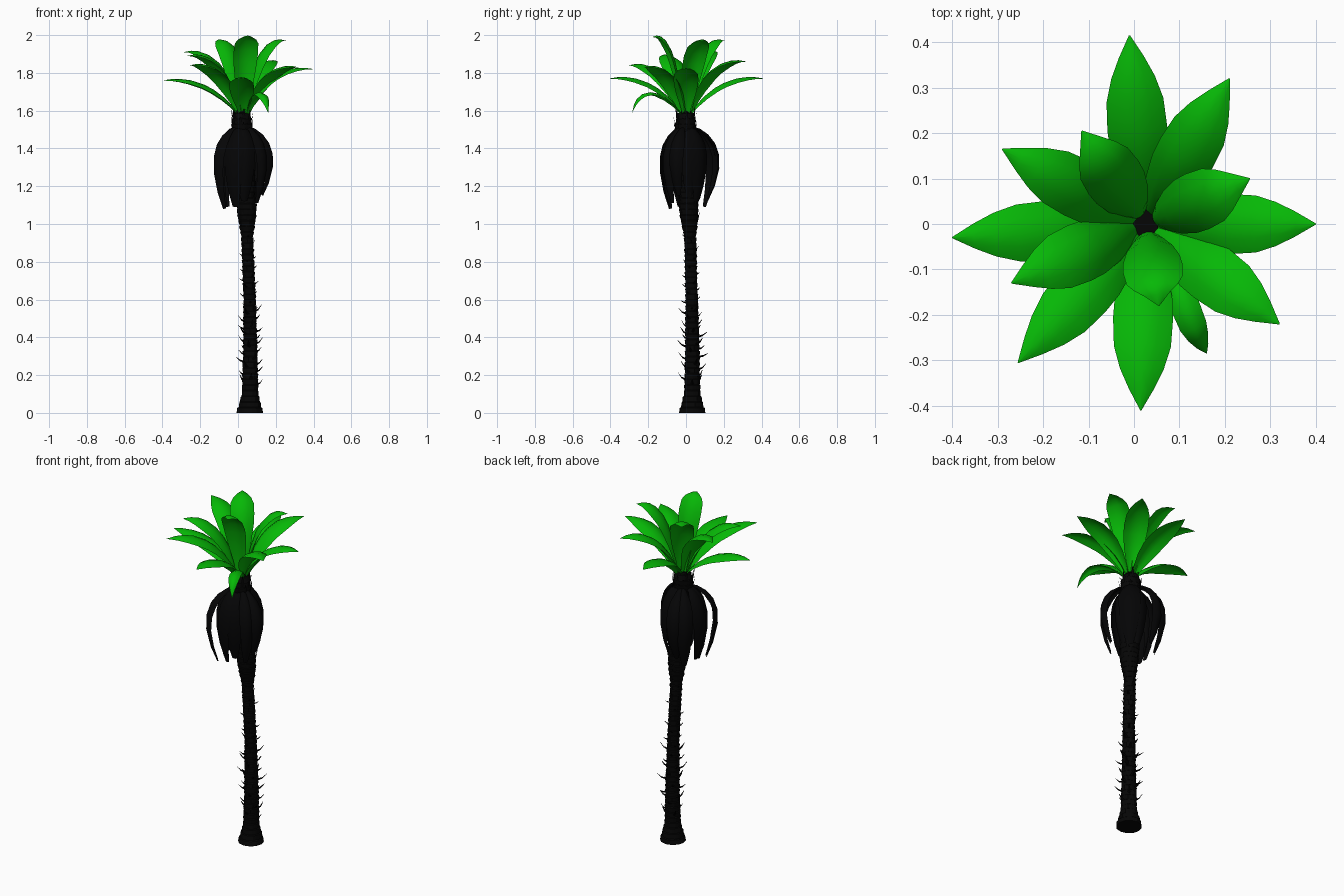
import bpy, bmesh, math, random
from mathutils import Vector

random.seed(4)
if "Cube" in bpy.data.objects:
    bpy.data.objects.remove(bpy.data.objects["Cube"])


def material(name, colour):
    m = bpy.data.materials.new(name)
    m.use_nodes = True
    m.diffuse_color = (*colour, 1)
    bsdf = m.node_tree.nodes["Principled BSDF"]
    bsdf.inputs["Base Color"].default_value = (*colour, 1)
    bsdf.inputs["Roughness"].default_value = 0.9
    return m


GREEN = material("leaf green", (0.002, 0.48, 0.002))
BARK = material("dark bark", (0.0018, 0.0018, 0.0018))
DRY = material("dry frond black", (0.0015, 0.0015, 0.0018))


def finish(name, bm, mat, angle):
    me = bpy.data.meshes.new(name)
    bm.to_mesh(me)
    bm.free()
    ob = bpy.data.objects.new(name, me)
    bpy.context.collection.objects.link(ob)
    me.materials.append(mat)
    bpy.ops.object.select_all(action="DESELECT")
    ob.select_set(True)
    bpy.context.view_layer.objects.active = ob
    bpy.ops.object.shade_smooth_by_angle(angle=math.radians(angle))


# Trunk centre line: height, x, y, radius
TRUNK = [(0, .063, .033, .071), (.03, .063, .033, .062), (.1, .064, .033, .043),
         (.3, .065, .034, .038), (.6, .062, .03, .032), (.94, .048, .022, .031),
         (.98, .048, .02, .039), (1.06, .047, .015, .05), (1.2, .04, .01, .053),
         (1.4, .03, 0, .053), (1.52, .02, -.005, .054), (1.57, .02, 0, .05),
         (1.6, .02, 0, .03)]


def trunk_at(z):
    for a, b in zip(TRUNK, TRUNK[1:]):
        if z <= b[0]:
            t = (z - a[0]) / (b[0] - a[0])
            return [p + (q - p) * t for p, q in zip(a, b)]
    return TRUNK[-1]


# Trunk as stacked, slightly flared bark collars
bm = bmesh.new()
rings, sides = [], 12
for i in range(54):
    for dz, flare in ((0, -.001), (.026, .003)):
        z, x, y, r = trunk_at(min(i * .03 + dz, 1.6))
        ring = []
        for k in range(sides):
            a = math.tau * (k + .5 * (i % 2)) / sides
            rr = r + flare + random.uniform(-.001, .001)
            ring.append(bm.verts.new((x + rr * math.cos(a), y + rr * math.sin(a), z)))
        rings.append(ring)
for lo, hi in zip(rings, rings[1:]):
    for k in range(sides):
        n = (k + 1) % sides
        bm.faces.new((lo[k], lo[n], hi[n], hi[k]))
bm.faces.new(rings[-1])
bm.faces.new(rings[0][::-1])
finish("trunk", bm, BARK, 30)


# Broken leaf stubs: bent tapering spikes that point out and up
def add_stub(bm, z, a, length, rise, width):
    z, x, y, r = trunk_at(z)
    out, side = Vector((math.cos(a), math.sin(a), 0)), Vector((-math.sin(a), math.cos(a), 0))
    base = Vector((x, y, z)) + out * (r - .006)
    up = Vector((0, 0, 1))
    prev = None
    for t, w in ((0, 1), (.55, .7), (1, .2)):
        c = base + out * length * t + up * rise * t * t
        ring = [bm.verts.new(c + side * width * w), bm.verts.new(c + up * width * w * .6),
                bm.verts.new(c - side * width * w), bm.verts.new(c - up * width * w * .6)]
        if prev:
            for k in range(4):
                n = (k + 1) % 4
                bm.faces.new((prev[k], prev[n], ring[n], ring[k]))
        prev = ring
    bm.faces.new(prev)


bm = bmesh.new()
for low, high, count, length, rise, width in (
        (.15, .55, 30, .042, .03, .01), (.55, .95, 24, .024, .014, .008),
        (.96, 1.2, 30, .014, .05, .014), (1.46, 1.56, 26, .012, .055, .012)):
    for i in range(count):
        add_stub(bm, low + (high - low) * i / count, i * 2.4,
                 length * random.uniform(.6, 1.3), rise * random.uniform(.6, 1.3), width)
finish("leaf_stubs", bm, BARK, 30)

# Leaf outlines: distance along the rib, half width as a share of full width
FRESH = [(0, .25), (.12, .5), (.25, .78), (.4, .96), (.52, 1), (.68, .95),
         (.8, .73), (.9, .42), (1, .02)]
DRIED = [(0, .15), (.15, .45), (.3, .8), (.45, 1), (.6, 1), (.75, .9), (.9, .65), (1, .3)]


def leaf(name, path, outline, half_width, fold, mat):
    """Folded leaf blade along a cubic curve."""
    p = [Vector(v) for v in path]
    flat = p[3] - p[0]
    side = Vector((-flat.y, flat.x, 0)).normalized()
    bm = bmesh.new()
    prev = None
    for t, w in outline:
        s = 1 - t
        c = p[0] * s**3 + p[1] * 3 * s * s * t + p[2] * 3 * s * t * t + p[3] * t**3
        tan = (p[1] - p[0]) * s * s + (p[2] - p[1]) * 2 * s * t + (p[3] - p[2]) * t * t
        normal = tan.cross(side).normalized()
        row = []
        for u in (-1, -.5, 0, .5, 1):
            row.append(bm.verts.new(c + side * half_width * w * u - normal * fold * w * u * u))
        if prev:
            for k in range(4):
                bm.faces.new((prev[k], row[k], row[k + 1], prev[k + 1]))
        prev = row
    finish(name, bm, mat, 60)


# Green crown: tip position of each leaf; steeper leaves rise first, then bend out
HUB = Vector((.025, 0, 1.575))
TIPS = [(-.01, .415, 1.77), (.21, .32, 1.86), (.255, .1, 1.97), (.4, 0, 1.82),
        (.32, -.22, 1.83), (.015, -.41, 1.77), (-.255, -.305, 1.84),
        (-.27, -.13, 1.89), (-.4, -.03, 1.76), (-.29, .165, 1.91),
        (-.115, .205, 1.97), (.055, -.18, 1.99)]
for i, tip in enumerate(TIPS):
    tip = Vector(tip)
    d = tip - HUB
    out = Vector((d.x, d.y, 0)).normalized()
    start = HUB + out * .016
    run, climb = out * (d.xy.length - .016), Vector((0, 0, d.z))
    lift = Vector((0, 0, .025))
    path = [start, start + run * (.35 - .6 * d.z) + climb * .65 + lift,
            start + run * (.7 - .5 * d.z) + climb * 1.05 + lift, tip]
    leaf(f"green_leaf_{i + 1}", path, FRESH, .066, .024, GREEN)
leaf("drooping_green_leaf", [(.05, -.02, 1.58), (.09, -.12, 1.72), (.14, -.26, 1.75),
                             (.16, -.285, 1.59)], FRESH, .032, .015, GREEN)

# Dry skirt: direction in degrees, reach, end height, half width
SKIRT = [(340, .185, 1.15, .04), (318, .175, 1.11, .04),
         (108, .195, 1.13, .045), (128, .2, 1.09, .045), (222, .2, 1.08, .04),
         (45, .13, 1.12, .06), (15, .115, 1.13, .05), (78, .115, 1.13, .05),
         (175, .15, 1.1, .055), (200, .145, 1.09, .05), (248, .145, 1.09, .055),
         (280, .13, 1.12, .055)]
for i, (deg, reach, low, width) in enumerate(SKIRT):
    a = math.radians(deg)

    def at(r, z):
        return (.02 + r * math.cos(a), r * math.sin(a), z)
    leaf(f"dry_frond_{i + 1}", [at(.03, 1.52), at(reach * .7, 1.5), at(reach * 1.35, 1.38),
                                at(reach * .65, low)], DRIED, width, .025, DRY)
